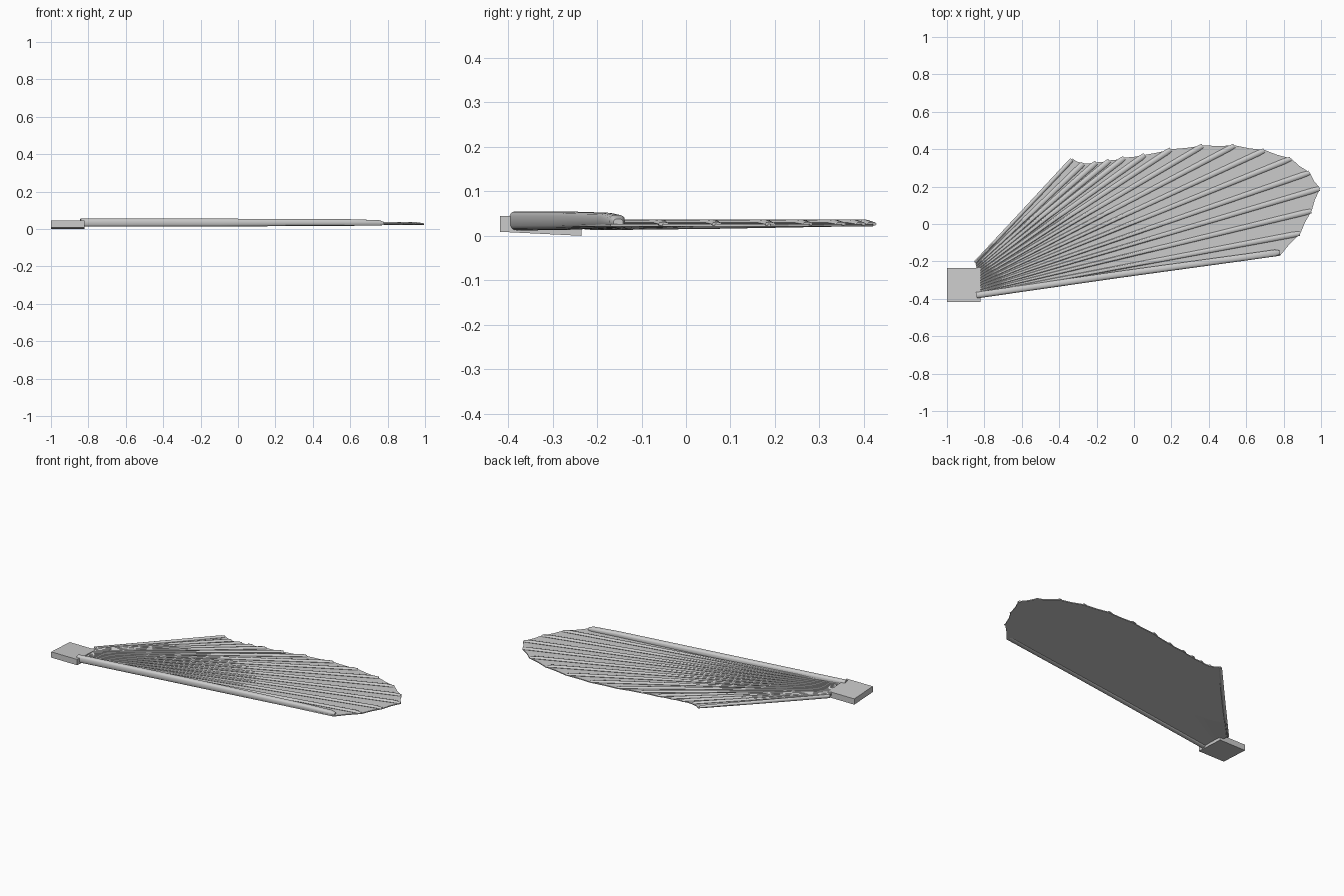
import bpy, bmesh, math
from mathutils import Vector

cube = bpy.data.objects.get("Cube")
if cube:
    bpy.data.objects.remove(cube, do_unlink=True)

grey = bpy.data.materials.new("plain grey")
grey.use_nodes = True
colour = (0.6, 0.6, 0.6, 1)
grey.diffuse_color = colour
grey.node_tree.nodes["Principled BSDF"].inputs["Base Color"].default_value = colour


def finish(bm, name, smooth=False):
    bmesh.ops.recalc_face_normals(bm, faces=bm.faces)
    mesh = bpy.data.meshes.new(name)
    bm.to_mesh(mesh)
    bm.free()
    mesh.materials.append(grey)
    ob = bpy.data.objects.new(name, mesh)
    bpy.context.collection.objects.link(ob)
    if smooth:
        bpy.ops.object.select_all(action='DESELECT')
        ob.select_set(True)
        bpy.context.view_layer.objects.active = ob
        bpy.ops.object.shade_smooth_by_angle(angle=math.radians(40))
    return ob


def sweep(bm, sections, sides=10, power=1.0):
    """Loft rounded sections (x, y, half width, bottom, top) along a line."""
    start, end = Vector(sections[0][:2]), Vector(sections[-1][:2])
    d = (end - start).normalized()
    across = Vector((-d.y, d.x))
    rings = []
    for x, y, w, low, high in sections:
        ring = []
        for i in range(sides):
            a = 2 * math.pi * i / sides
            c, s = math.cos(a), math.sin(a)
            c = math.copysign(abs(c) ** power, c)
            s = math.copysign(abs(s) ** power, s)
            p = Vector((x, y)) + across * w * c
            ring.append(bm.verts.new((p.x, p.y, (low + high) / 2 + s * (high - low) / 2)))
        rings.append(ring)
    for a, b in zip(rings, rings[1:]):
        for i in range(sides):
            j = (i + 1) % sides
            bm.faces.new((a[i], a[j], b[j], b[i]))
    bm.faces.new(rings[0])
    bm.faces.new(rings[-1])


# Rib ends around the scalloped rim, from trailing edge to leading edge
tips = [Vector(p) for p in (
    (-.33, .35), (-.27, .325), (-.2, .33), (-.13, .34), (-.05, .355), (.06, .37),
    (.2, .4), (.37, .42), (.54, .42), (.7, .395), (.84, .35), (.94, .275),
    (.995, .19), (.95, .07), (.89, -.05), (.78, -.17))]
last = len(tips) - 1
roots = [Vector((-.845, -.21)).lerp(Vector((-.825, -.385)), i / last) for i in range(last + 1)]

# Membrane: thin slab, a little deeper near the root of the trailing edge
bm = bmesh.new()
columns = []
for i in range(2 * last + 1):
    k, half = divmod(i, 2)
    root, tip = roots[k], tips[k]
    if half:
        root = (root + roots[k + 1]) / 2
        tip = (tip + tips[k + 1]) / 2
        tip = tip + (root - tip).normalized() * 0.006
    dip = 0.008 * max(0, 1 - i / last)
    col = []
    for s in (0, 0.22, 0.45, 1):
        p = root.lerp(tip, s)
        low = 0.021 - dip * max(0, 1 - s / 0.45)
        col.append((bm.verts.new((p.x, p.y, 0.027)), bm.verts.new((p.x, p.y, low))))
    columns.append(col)
for a, b in zip(columns, columns[1:]):
    for j in range(3):
        for side in (0, 1):
            bm.faces.new((a[j][side], a[j + 1][side], b[j + 1][side], b[j][side]))
    for j in (0, 3):
        bm.faces.new((a[j][0], a[j][1], b[j][1], b[j][0]))
for col in (columns[0], columns[-1]):
    for j in range(3):
        bm.faces.new((col[j][0], col[j][1], col[j + 1][1], col[j + 1][0]))
finish(bm, "wing_membrane")

# Ribs fanning out from the root
bm = bmesh.new()
for root, tip in zip(roots[1:-1], tips[1:-1]):
    sections = []
    for s, w, high in ((0, .005, .036), (.25, .010, .037), (.975, .015, .037), (.998, .012, .031)):
        p = root.lerp(tip, s)
        sections.append((p.x, p.y, w, .022, high))
    sweep(bm, sections, 8)
finish(bm, "wing_ribs", True)

# Trailing edge rib
bm = bmesh.new()
sweep(bm, [(-.85, -.208, .009, .012, .037), (-.6, .058, .01, .015, .037),
           (-.345, .33, .012, .02, .037), (-.332, .344, .01, .021, .033)])
finish(bm, "trailing_edge_rib", True)

# Leading edge spar
bm = bmesh.new()
sweep(bm, [(-.842, -.381, .017, .012, .055), (-.1, -.273, .018, .013, .055),
           (.6, -.177, .018, .017, .052), (.755, -.155, .018, .018, .047),
           (.78, -.152, .011, .021, .038)], 16, 0.7)
finish(bm, "leading_edge_spar", True)

# Root mounting block, slightly tilted
bm = bmesh.new()
bmesh.ops.create_cube(bm, size=1)
for v in bm.verts:
    back = v.co.y > 0
    v.co = Vector((-1 if v.co.x < 0 else -.82, -.235 if back else -.418,
                   (.036 if v.co.z > 0 else 0) + (0 if back else .009)))
finish(bm, "root_block")
